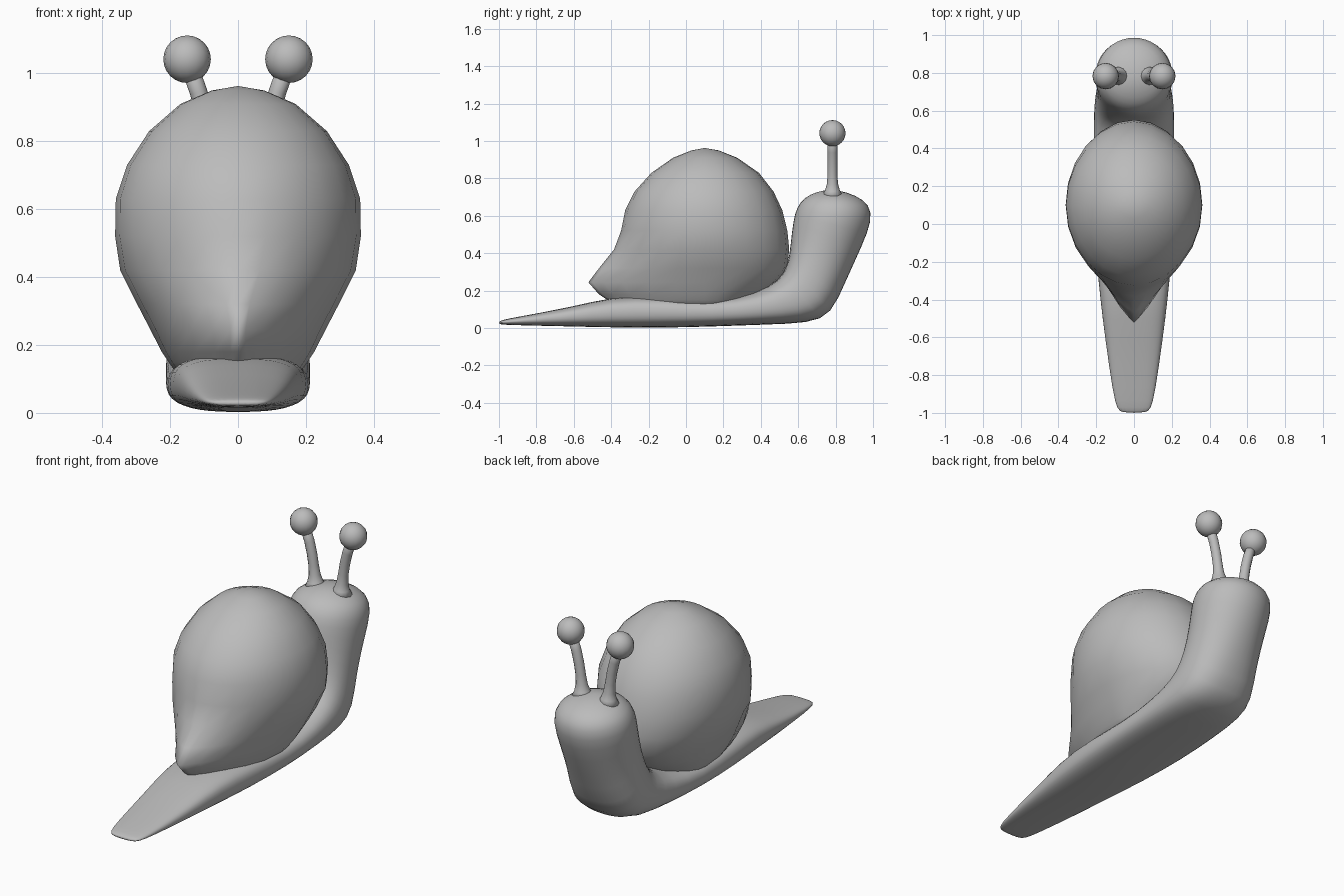
import bpy, bmesh, math
from mathutils import Vector

if "Cube" in bpy.data.objects:
    bpy.data.objects.remove(bpy.data.objects["Cube"])

grey = bpy.data.materials.new("clay grey")
grey.diffuse_color = (0.5, 0.5, 0.5, 1)
grey.use_nodes = True
grey.node_tree.nodes["Principled BSDF"].inputs["Base Color"].default_value = grey.diffuse_color


def finish(obj, name, subdiv=0):
    obj.name = name
    obj.data.materials.append(grey)
    if subdiv:
        obj.modifiers.new("smooth", 'SUBSURF').levels = subdiv
        obj.modifiers["smooth"].render_levels = subdiv
    for p in obj.data.polygons:
        p.use_smooth = True
    return obj


def loft(name, rings, subdiv=0, start=None, end=None):
    """Skin closed rings of points; start/end are optional pole points."""
    bm = bmesh.new()
    rows = [[bm.verts.new(p) for p in r] for r in rings]
    n = len(rows[0])
    for a, b in zip(rows, rows[1:]):
        for i in range(n):
            j = (i + 1) % n
            bm.faces.new((a[i], a[j], b[j], b[i]))
    for row, pole in ((rows[0], start), (rows[-1], end)):
        if pole is None:
            bm.faces.new(row)
        else:
            v = bm.verts.new(pole)
            for i in range(n):
                bm.faces.new((row[i], row[(i + 1) % n], v))
    bmesh.ops.recalc_face_normals(bm, faces=bm.faces)
    me = bpy.data.meshes.new(name)
    bm.to_mesh(me)
    bm.free()
    obj = bpy.data.objects.new(name, me)
    bpy.context.collection.objects.link(obj)
    return finish(obj, name, subdiv)


def spow(v, e):
    return math.copysign(abs(v) ** e, v)


# Body: foot, neck and head. Top (y, z), bottom (y, z), half width, squareness
BODY = [
    (-1.0, .035, -1.0, .022, .065, .8), (-.98, .045, -.98, .018, .09, .8),
    (-.9, .060, -.9, .015, .112, .75), (-.6, .115, -.6, .008, .155, .7),
    (-.4, .168, -.4, .003, .18, .7), (-.15, .175, -.15, 0, .205, .7),
    (.15, .15, .15, .008, .215, .7), (.38, .19, .42, .018, .215, .7),
    (.50, .255, .66, .025, .215, .75), (.545, .34, .78, .07, .21, .8),
    (.558, .45, .855, .25, .195, .9), (.57, .57, .945, .44, .203, 1),
    (.588, .645, .998, .575, .213, 1), (.63, .70, .985, .66, .185, 1),
    (.70, .73, .91, .71, .11, 1)]
rings = []
for ty, tz, by, bz, w, e in BODY:
    ring = []
    for i in range(20):
        a = math.tau * i / 20
        s = (1 + spow(math.cos(a), e)) / 2
        ring.append((w * spow(math.sin(a), e), by + (ty - by) * s, bz + (tz - bz) * s))
    rings.append(ring)
loft("body", rings, 1, end=(0, .79, .745))

# Shell: z, back y, front y, half width, taper of the back lip
SHELL = [
    (.10, -.38, .30, .17, 1.5), (.15, -.42, .34, .205, 1.6),
    (.18, -.465, .40, .225, 1.7), (.245, -.522, .48, .258, 1.8),
    (.32, -.465, .54, .297, 1.6), (.42, -.385, .552, .347, 1.25),
    (.52, -.347, .542, .362, 1.1), (.63, -.325, .515, .36, 1.05),
    (.73, -.275, .468, .327, 1), (.83, -.185, .39, .262, 1),
    (.91, -.07, .275, .17, 1), (.95, .03, .175, .077, 1)]
rings = []
for z, y0, y1, w, taper in SHELL:
    ring = []
    for i in range(24):
        a = math.tau * i / 24
        s, c = math.sin(a), math.cos(a)
        if s < 0:
            ring.append((w * spow(c, taper), .1 - (y0 - .1) * s, z))
        else:
            ring.append((w * c, .1 + (y1 - .1) * s, z))
    rings.append(ring)
loft("shell", rings, end=(0, .1, .963))

# Eye stalks and eyes: x, z, radius along the stalk
STALK = [(.078, .70, .06), (.08, .735, .04), (.084, .77, .03), (.09, .82, .026),
         (.10, .88, .026), (.116, .945, .026), (.15, 1.04, .026)]
for side, word in ((-1, "left"), (1, "right")):
    rings = []
    for k, (x, z, r) in enumerate(STALK):
        x0, z0 = STALK[max(k - 1, 0)][:2]
        x1, z1 = STALK[min(k + 1, len(STALK) - 1)][:2]
        t = Vector((x1 - x0, 0, z1 - z0)).normalized()
        across = Vector((t.z, 0, -t.x))
        ring = []
        for i in range(12):
            a = math.tau * i / 12
            p = Vector((x, .783, z)) + across * r * math.cos(a) + Vector((0, r * math.sin(a), 0))
            ring.append((side * p.x, p.y, p.z))
        rings.append(ring)
    loft(word + "_eye_stalk", rings)
    bpy.ops.mesh.primitive_uv_sphere_add(segments=16, ring_count=12, radius=.07,
                                         location=(side * .15, .783, 1.042))
    finish(bpy.context.object, word + "_eye")
